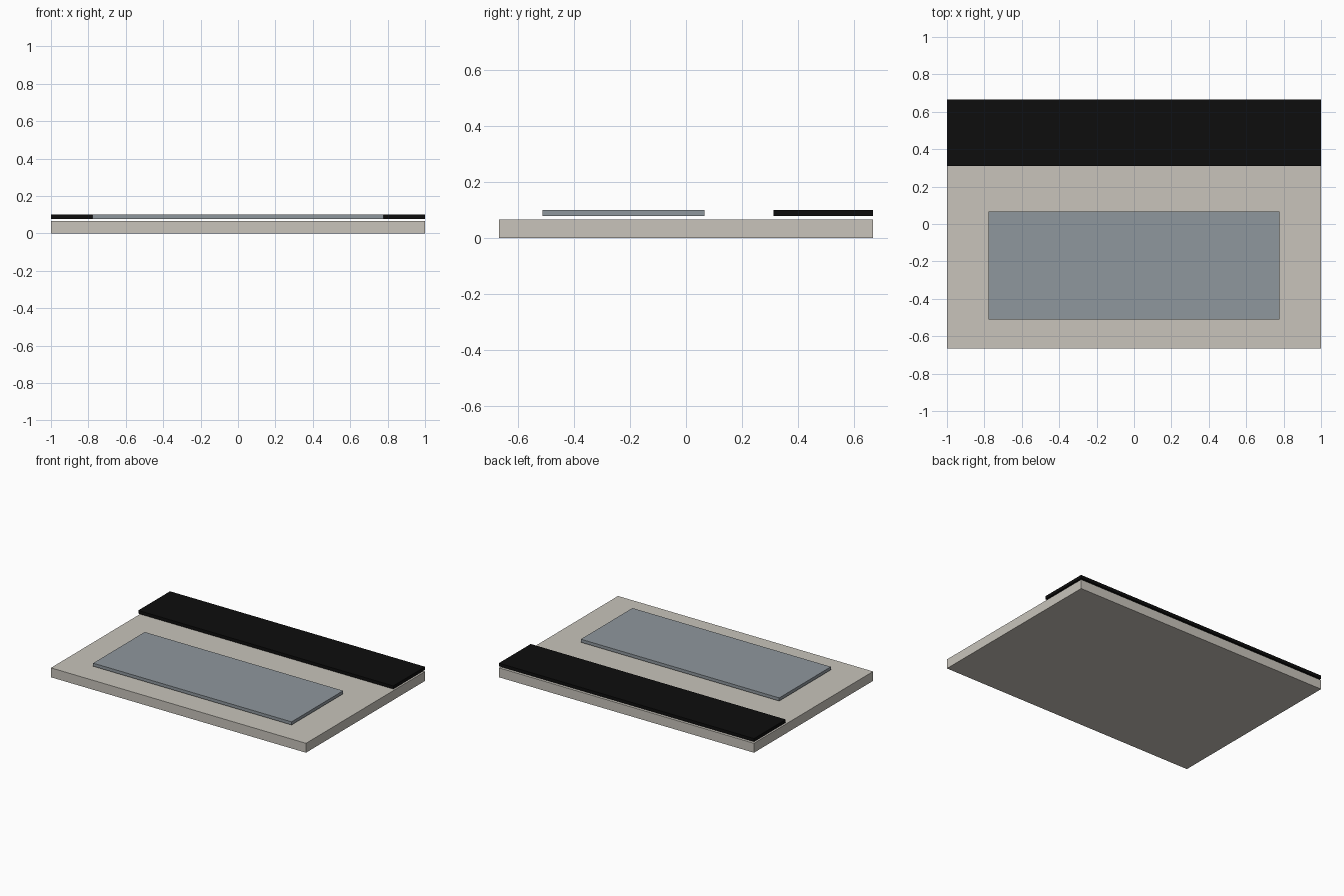
import bpy

if "Cube" in bpy.data.objects:
    bpy.data.objects.remove(bpy.data.objects["Cube"])

U = 2 / 9  # the slab is nine units wide


def lin(c):
    c /= 255
    return c / 12.92 if c <= 0.04045 else ((c + 0.055) / 1.055) ** 2.4


def material(name, rgb):
    m = bpy.data.materials.new(name)
    m.diffuse_color = (*[lin(c) for c in rgb], 1)
    m.use_nodes = True
    m.node_tree.nodes["Principled BSDF"].inputs["Base Color"].default_value = m.diffuse_color
    return m


def box(name, x, y, z, mat):
    """Box from (min, max) ranges in model units."""
    bpy.ops.mesh.primitive_cube_add(
        size=1, location=[U * (a + b) / 2 for a, b in (x, y, z)])
    ob = bpy.context.object
    ob.name = name
    ob.scale = [U * (b - a) for a, b in (x, y, z)]
    bpy.ops.object.transform_apply(location=False, rotation=False, scale=True)
    ob.data.materials.append(mat)
    return ob


# slab
box("base_slab", (-4.5, 4.5), (-3, 3), (0, 0.3), material("warm light grey", (200, 196, 187)))
# floating plates just above the slab
box("front_panel", (-3.5, 3.5), (-2.3, 0.3), (0.35, 0.45), material("blue grey", (143, 151, 157)))
box("rear_strip", (-4.5, 4.5), (1.4, 3), (0.35, 0.45), material("black", (13, 13, 13)))
